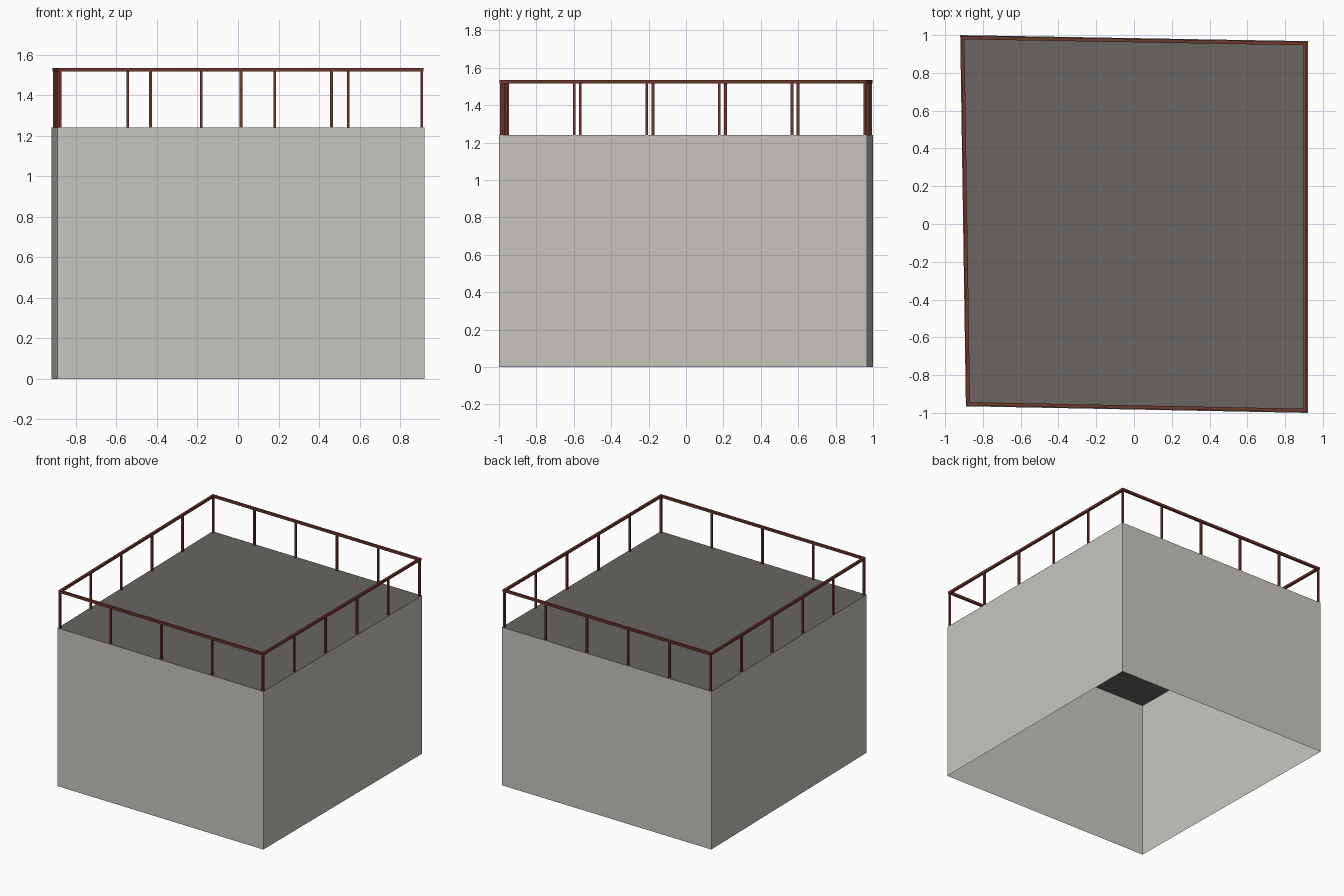
import bpy, bmesh
from mathutils import Vector

cube = bpy.data.objects.get("Cube")
if cube:
    bpy.data.objects.remove(cube, do_unlink=True)


def material(name, rgb):
    m = bpy.data.materials.new(name)
    m.use_nodes = True
    m.diffuse_color = (*rgb, 1)
    m.node_tree.nodes["Principled BSDF"].inputs["Base Color"].default_value = (*rgb, 1)
    return m


concrete = material("pale concrete", (0.58, 0.56, 0.52))
roofing = material("dark roofing", (0.14, 0.13, 0.12))
rust = material("rust red metal", (0.16, 0.038, 0.026))


def finish(bm, name, mat):
    mesh = bpy.data.meshes.new(name)
    bm.to_mesh(mesh)
    bm.free()
    mesh.materials.append(mat)
    obj = bpy.data.objects.new(name, mesh)
    bpy.context.collection.objects.link(obj)
    return obj


# Slightly skewed footprint, anticlockwise from the front right corner
CORNERS = [Vector(c) for c in ((-0.89, -0.965), (0.92, -1.0), (0.92, 0.968), (-0.92, 1.0))]
WALL_TOP, RAIL_TOP = 1.24, 1.535
RAIL, POST = 0.018, 0.014


def inset(distance):
    """Footprint moved inwards, with mitred corners."""
    points = []
    for i, c in enumerate(CORNERS):
        a = (CORNERS[i - 1] - c).normalized()
        b = (CORNERS[(i + 1) % 4] - c).normalized()
        points.append(c + (a + b) * distance / abs(a.cross(b)))
    return points


def ring(bm, points, z):
    return [bm.verts.new((p.x, p.y, z)) for p in points]


def bridge(bm, lower, upper):
    for i in range(4):
        j = (i + 1) % 4
        bm.faces.new((lower[i], lower[j], upper[j], upper[i]))


# Walls, open underneath
bm = bmesh.new()
bridge(bm, ring(bm, CORNERS, 0), ring(bm, CORNERS, WALL_TOP))
finish(bm, "walls", concrete)

# Flat roof
bm = bmesh.new()
bm.faces.new(ring(bm, CORNERS, WALL_TOP))
finish(bm, "roof", roofing)

# Top rail: a square section carried round the footprint
bm = bmesh.new()
outer, inner = inset(0.004), inset(0.004 + RAIL)
loops = [ring(bm, outer, RAIL_TOP - RAIL), ring(bm, outer, RAIL_TOP),
         ring(bm, inner, RAIL_TOP), ring(bm, inner, RAIL_TOP - RAIL)]
for i in range(4):
    bridge(bm, loops[i], loops[(i + 1) % 4])
finish(bm, "top_rail", rust)

# Posts: four bays at the front, five on every other side
bm = bmesh.new()
line = inset(0.004 + RAIL / 2)
height = RAIL_TOP - RAIL - WALL_TOP
for side, bays in enumerate((4, 5, 5, 5)):
    start, end = line[side], line[(side + 1) % 4]
    for k in range(bays):
        p = start.lerp(end, k / bays)
        box = bmesh.ops.create_cube(bm, size=1)["verts"]
        bmesh.ops.scale(bm, vec=(POST, POST, height), verts=box)
        bmesh.ops.translate(bm, vec=(p.x, p.y, WALL_TOP + height / 2), verts=box)
finish(bm, "railing_posts", rust)
